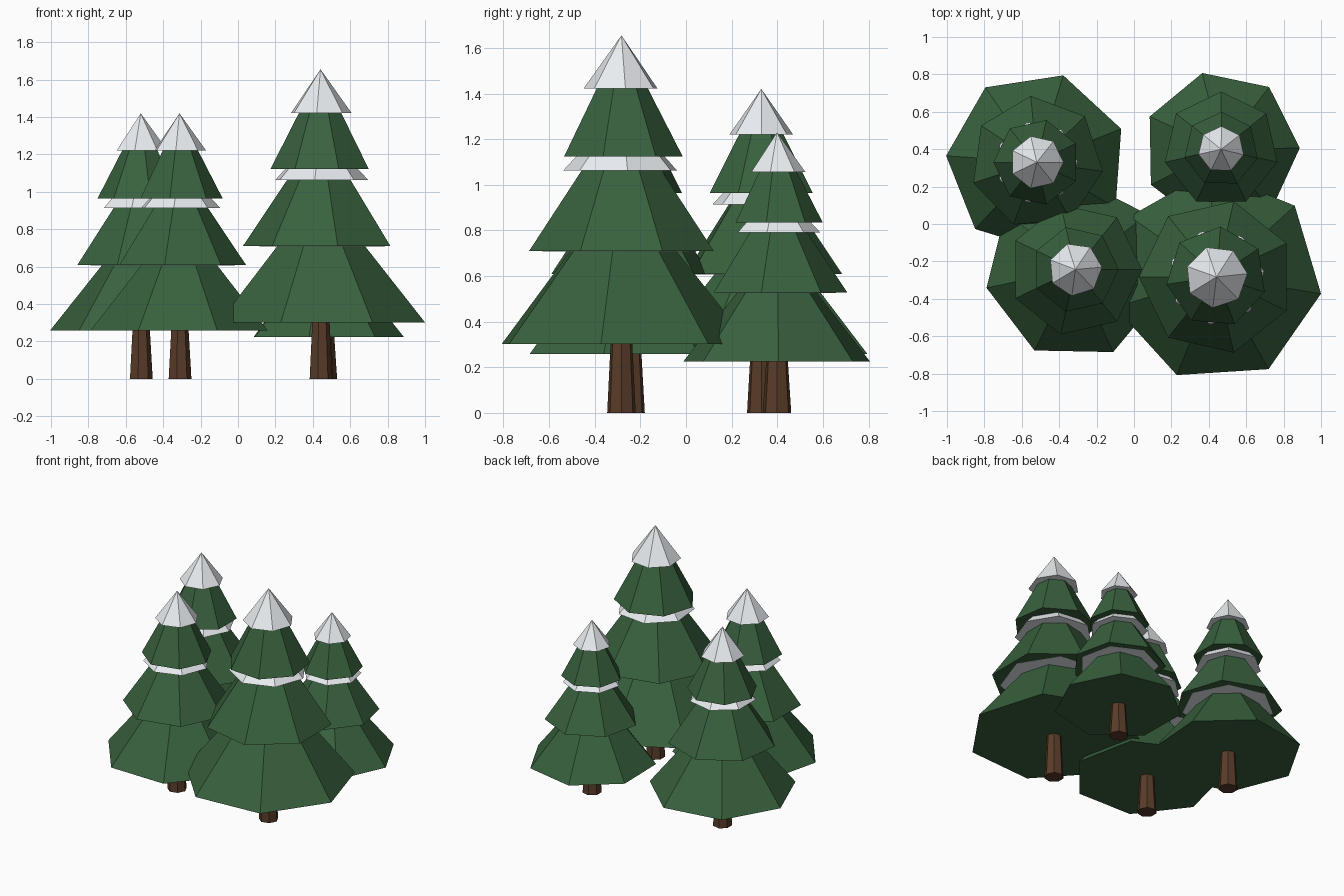
import bpy, bmesh, math
from mathutils import Matrix

if "Cube" in bpy.data.objects:
    bpy.data.objects.remove(bpy.data.objects["Cube"])


def material(name, rgb):
    m = bpy.data.materials.new(name)
    m.diffuse_color = (*rgb, 1)
    m.use_nodes = True
    m.node_tree.nodes["Principled BSDF"].inputs["Base Color"].default_value = m.diffuse_color
    return m


GREEN = material("needles", (0.04, 0.12, 0.048))
WHITE = material("snow", (0.83, 0.86, 0.89))
BROWN = material("bark", (0.10, 0.045, 0.022))


def cone(name, x, y, z, r1, r2, height, sides, angle, mat):
    """Flat-sided closed cone standing on z, first corner at angle (degrees)."""
    bm = bmesh.new()
    bmesh.ops.create_cone(bm, cap_ends=True, segments=sides,
                          radius1=r1, radius2=r2, depth=height)
    # turn so that a corner lies exactly on the wanted angle
    low = next(v for v in bm.verts if v.co.z < 0 and v.co.xy.length > r1 / 2)
    turn = math.radians(angle) - math.atan2(low.co.y, low.co.x)
    bm.transform(Matrix.Translation((x, y, z + height / 2)) @ Matrix.Rotation(turn, 4, 'Z'))
    mesh = bpy.data.meshes.new(name)
    bm.to_mesh(mesh)
    bm.free()
    mesh.materials.append(mat)
    bpy.context.collection.objects.link(bpy.data.objects.new(name, mesh))


# tiers of the largest tree: base height, radius, cone height
TIERS = [(0.302, 0.566, 0.71), (0.71, 0.415, 0.62), (1.123, 0.27, 0.525)]

# trees: name, x, y, scale, tier angles, snow angles
TREES = [
    ("front_right", 0.441, -0.283, 1.0, (42.3, 25.7, 34), (6, 6, 6)),
    ("front_left", -0.313, -0.243, 0.858, (37.4, 0, 0), (5, 5, 5)),
    ("back_left", -0.52, 0.33, 0.858, (21.6, 43.7, 25.7), (0, 0, 0)),
    ("back_right", 0.466, 0.399, 0.743, (1, 38.6, 38), (38, 38, 38)),
]

for name, x, y, s, tier_angles, snow_angles in TREES:
    # tapered trunk, reaching into the lowest tier
    cone(f"{name}_trunk", x, y, 0, 0.064, 0.046, 0.36 * s, 7, 0, BROWN)
    for i, (z, r, h) in enumerate(TIERS):
        # branch tier and the wider snow cone around its tip
        cone(f"{name}_branches_{i + 1}", x, y, z * s, r * s, 0, h * s, 7,
             tier_angles[i], GREEN)
        cone(f"{name}_snow_{i + 1}", x, y, (z + 0.57 * h) * s, 0.618 * r * s, 0,
             0.443 * h * s, 7, snow_angles[i], WHITE)
